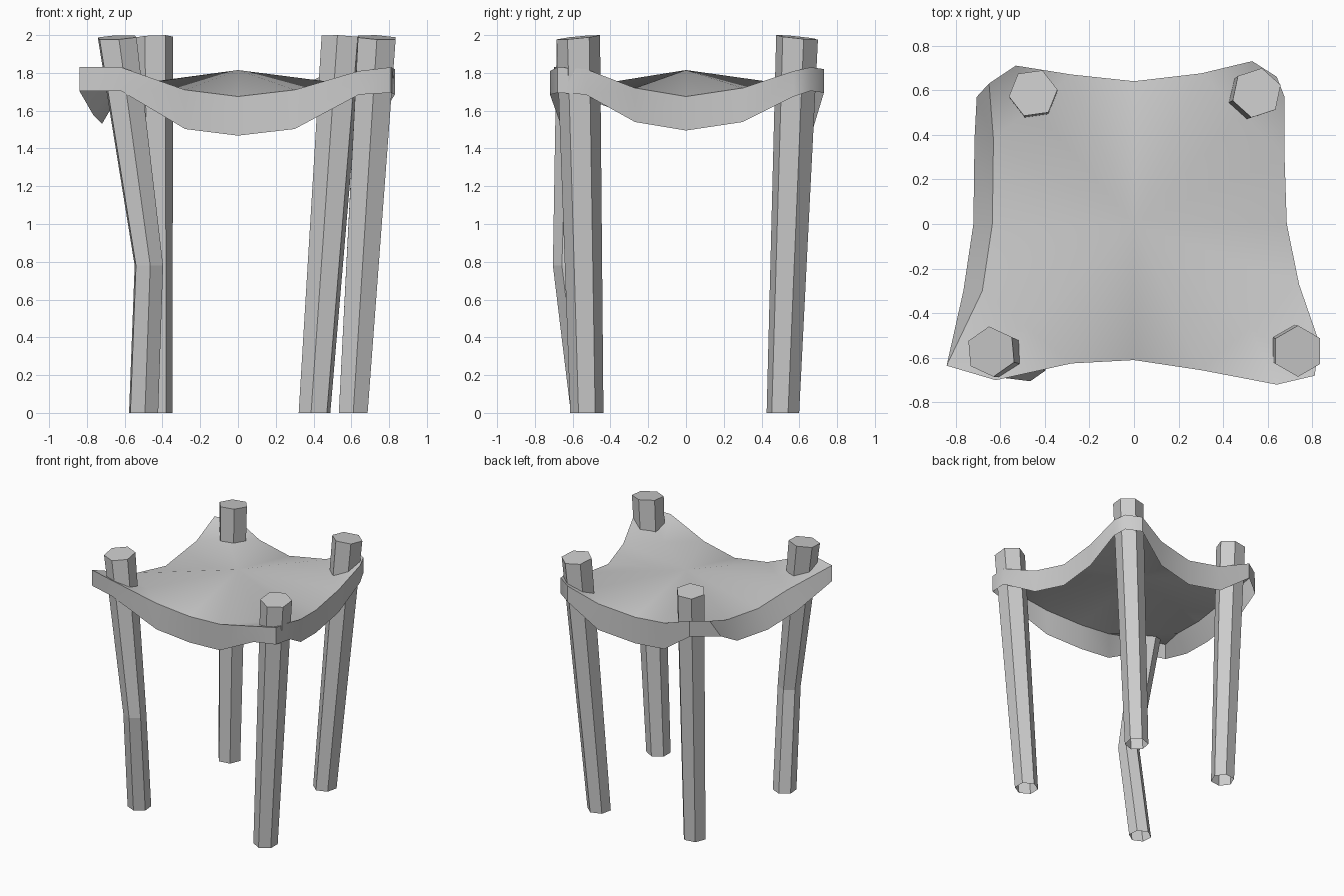
import bpy
import bmesh
import math

cube = bpy.data.objects.get("Cube")
if cube:
    bpy.data.objects.remove(cube, do_unlink=True)

grey = bpy.data.materials.new("plain_grey")
grey.use_nodes = True
COLOUR = (0.6, 0.6, 0.6, 1)
grey.diffuse_color = COLOUR
for node in grey.node_tree.nodes:
    if node.type == 'BSDF_PRINCIPLED':
        node.inputs["Base Color"].default_value = COLOUR


def finish(bm, name):
    bmesh.ops.recalc_face_normals(bm, faces=bm.faces)
    mesh = bpy.data.meshes.new(name)
    bm.to_mesh(mesh)
    bm.free()
    mesh.materials.append(grey)
    obj = bpy.data.objects.new(name, mesh)
    bpy.context.collection.objects.link(obj)
    return obj


def bridge(bm, lower, upper):
    n = len(lower)
    for i in range(n):
        j = (i + 1) % n
        bm.faces.new((lower[i], lower[j], upper[j], upper[i]))


def make_post(name, stations, turn):
    """Six-sided post through (x, y, z, radius) stations: tilted top, open foot."""
    bm = bmesh.new()
    rings = []
    for x, y, z, r in stations:
        ring = []
        for k in range(6):
            a = math.radians(turn + 60 * k)
            dx, dy = r * math.cos(a), r * math.sin(a)
            tilt = 0
            if z > 1.9:
                tilt = 0.1 * math.copysign(1, y) * dy + 0.05 * math.copysign(1, x) * dx
            ring.append(bm.verts.new((x + dx, y + dy, z - tilt)))
        rings.append(ring)
    for lower, upper in zip(rings, rings[1:]):
        bridge(bm, lower, upper)
    bm.faces.new(rings[-1])
    return finish(bm, name)


# Four leaning posts, one of them bent
TOP, FOOT = 1.988, 0.088
make_post("front_right_post", [(-0.5, -0.525, 0, 0.085), (-0.472, -0.622, 0.78, 0.083),
                               (-0.64, -0.572, TOP, 0.113)], 35)
make_post("front_left_post", [(0.61, -0.525, 0, FOOT), (0.735, -0.57, TOP, 0.115)], 30)
make_post("back_left_post", [(0.405, 0.513, 0, FOOT), (0.55, 0.588, TOP, 0.113)], 18)
make_post("back_right_post", [(-0.435, 0.513, 0, FOOT), (-0.452, 0.587, TOP, 0.11)], 8)

# Hide stretched between the posts: rim points, anticlockwise from the front right
RIM = [
    (-0.84, -0.635, 1.83), (-0.62, -0.7, 1.83), (-0.28, -0.625, 1.71),
    (0, -0.61, 1.675), (0.3, -0.655, 1.71), (0.64, -0.72, 1.81),
    (0.81, -0.68, 1.83), (0.83, -0.53, 1.82), (0.74, -0.27, 1.72),
    (0.685, 0, 1.675), (0.675, 0.3, 1.72), (0.675, 0.57, 1.81),
    (0.64, 0.66, 1.83), (0.53, 0.73, 1.82), (0.3, 0.675, 1.72),
    (0, 0.64, 1.68), (-0.28, 0.67, 1.72), (-0.53, 0.71, 1.82),
    (-0.65, 0.63, 1.82), (-0.63, 0.38, 1.73), (-0.635, 0, 1.675),
    (-0.68, -0.3, 1.72),
]
# Rim ranges that run round each raised corner
CORNERS = [(4, 8), (10, 14), (16, 19), (21, 24)]


def hem_point(x, y, z):
    """Lower edge of the skirt: deep along the sides, shallow at the corners."""
    high = z > 1.8
    if x < -0.64 and y > 0.6:
        return (x - 0.055, y - 0.06, z - 0.13)
    if x < -0.6 and y > -0.6:              # this side flares outwards
        return (x - 0.085, y, z - 0.145)
    if x > 0.65:
        return (x, y, z - (0.135 if high else 0.18))
    return (x, y, z - (0.125 if high else 0.207))


bm = bmesh.new()
rim = [bm.verts.new(p) for p in RIM]
hem = [bm.verts.new(hem_point(*p)) for p in RIM]
centre = bm.verts.new((0, 0, 1.815))
bridge(bm, hem, rim)
count = len(rim)
corner_steps = set()

# Each corner fans up from a straight fold between its two neighbouring sides
for start, end in CORNERS:
    a, b = rim[start], rim[end % count]
    fold = bm.verts.new((a.co + b.co) / 2)
    for i in range(start, end):
        corner_steps.add(i % count)
        bm.faces.new((fold, rim[i % count], rim[(i + 1) % count]))
    bm.faces.new((centre, a, fold))
    bm.faces.new((centre, fold, b))

# Side panels rise straight to the centre
for i in range(count):
    if i not in corner_steps:
        bm.faces.new((centre, rim[i], rim[(i + 1) % count]))
canopy = finish(bm, "stretched_canopy")

# Soft shading on the canopy, crisp rim
bpy.ops.object.select_all(action='DESELECT')
canopy.select_set(True)
bpy.context.view_layer.objects.active = canopy
bpy.ops.object.shade_smooth_by_angle(angle=math.radians(40))
